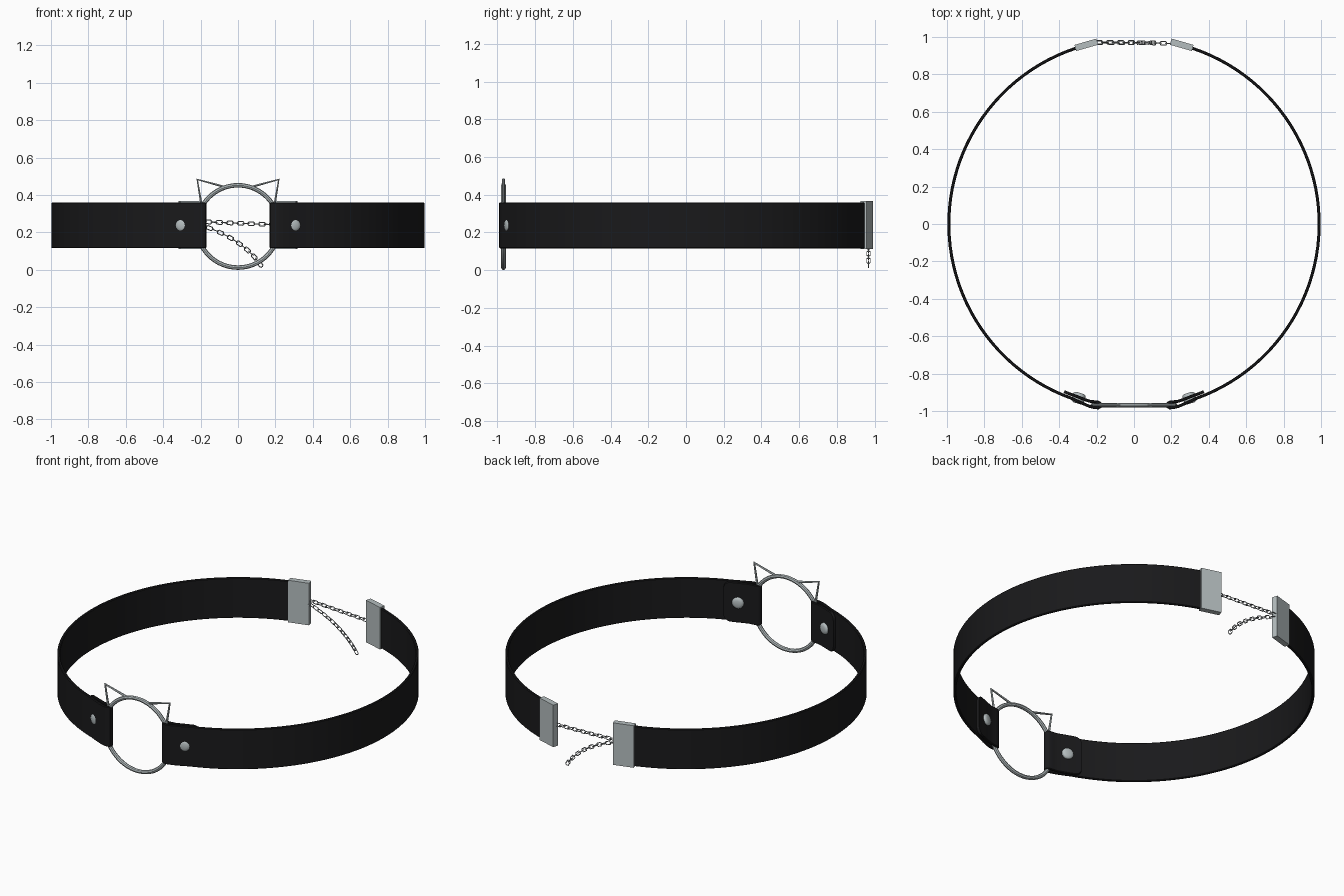
import bpy, bmesh, math
from mathutils import Vector, Matrix

if "Cube" in bpy.data.objects:
    bpy.data.objects.remove(bpy.data.objects["Cube"])

def material(name, rgb):
    m = bpy.data.materials.new(name)
    m.diffuse_color = (*rgb, 1)
    m.use_nodes = True
    m.node_tree.nodes["Principled BSDF"].inputs["Base Color"].default_value = m.diffuse_color
    return m

BLACK = material("black leather", (0.010, 0.010, 0.011))
SILVER = material("silver metal", (0.46, 0.51, 0.52))
CHAIN = material("chain metal", (0.36, 0.39, 0.40))
MID = 0.238      # mid height of the band

def finish(ob, mat, smooth=True):
    ob.data.materials.clear()
    ob.data.materials.append(mat)
    bpy.ops.object.select_all(action='DESELECT')
    ob.select_set(True)
    bpy.context.view_layer.objects.active = ob
    if smooth:
        bpy.ops.object.shade_smooth_by_angle(angle=math.radians(40))

def from_bmesh(name, bm, mat, smooth=True):
    bmesh.ops.recalc_face_normals(bm, faces=bm.faces)
    me = bpy.data.meshes.new(name)
    bm.to_mesh(me)
    bm.free()
    ob = bpy.data.objects.new(name, me)
    bpy.context.collection.objects.link(ob)
    finish(ob, mat, smooth)
    return ob

def wires(name, paths, radius, mat, cyclic, res=1):
    """Round wires along lists of points, turned into one mesh."""
    cu = bpy.data.curves.new(name, 'CURVE')
    cu.dimensions = '3D'
    cu.bevel_depth = radius
    cu.bevel_resolution = res
    cu.use_fill_caps = True
    for pts in paths:
        sp = cu.splines.new('POLY')
        sp.points.add(len(pts) - 1)
        for p, co in zip(sp.points, pts):
            p.co = (*co, 1)
        sp.use_cyclic_u = cyclic
    ob = bpy.data.objects.new(name, cu)
    bpy.context.collection.objects.link(ob)
    bpy.ops.object.select_all(action='DESELECT')
    ob.select_set(True)
    bpy.context.view_layer.objects.active = ob
    bpy.ops.object.convert(target='MESH')
    finish(bpy.context.object, mat)

def polar(r, phi):            # angle measured from the front
    return Vector((r * math.sin(phi), -r * math.cos(phi), 0))

def strap(name, side):
    """Band from the back clasp round to the front, folded over the ring."""
    n = 48
    path = [polar(0.99, math.pi - 0.27 + (0.34 - math.pi + 0.27) * i / n) for i in range(n + 1)]
    fold = [(.28, -.957), (.24, -.974), (.21, -.982), (.19, -.983), (.18, -.977), (.177, -.968),
            (.18, -.959), (.19, -.953), (.21, -.951), (.24, -.947), (.28, -.932)]
    path += [Vector((x, y, 0)) for x, y in fold]
    path += [polar(0.971, 0.33 + 0.065 * math.sin(i / 8 * math.pi / 2)) for i in range(9)]
    end, corner, t, b = path[-1], 0.04, 0.008, 0.004
    bm = bmesh.new()
    rows = []
    for i, p in enumerate(path):
        d = (path[min(i + 1, len(path) - 1)] - path[max(i - 1, 0)]).normalized()
        nrm = Vector((-d.y, d.x, 0))
        h = 0.122
        gap = (p - end).length
        if i > len(path) - 10 and gap < corner:      # rounded flap corners
            h -= corner - math.sqrt(max(0, corner ** 2 - (corner - gap) ** 2))
        prof = [(-t, -h + b), (-t + b, -h), (t - b, -h), (t, -h + b),
                (t, h - b), (t - b, h), (-t + b, h), (-t, h - b)]
        row = []
        for o, z in prof:
            q = p + nrm * o
            row.append(bm.verts.new((q.x * side, q.y, MID + z)))
        rows.append(row)
    for a, c in zip(rows, rows[1:]):
        for k in range(8):
            bm.faces.new((a[k], a[(k + 1) % 8], c[(k + 1) % 8], c[k]))
    bm.faces.new(rows[0])
    bm.faces.new(rows[-1])
    from_bmesh(name, bm, BLACK)

def rivet(name, side):
    """Domed stud showing on both faces of the folded strap."""
    phi = 0.308
    rings = [(0.948, 0.018), (0.952, 0.03), (0.957, 0.034), (0.996, 0.034), (1.001, 0.03), (1.006, 0.018)]
    bm = bmesh.new()
    out, tan = polar(1, phi), Vector((math.cos(phi), math.sin(phi), 0))
    rows = []
    for r, w in rings:
        row = []
        for k in range(16):
            a = k * math.tau / 16
            q = out * r + tan * (w * math.cos(a))
            row.append(bm.verts.new((q.x * side, q.y, MID + w * math.sin(a))))
        rows.append(row)
    for a, c in zip(rows, rows[1:]):
        for k in range(16):
            bm.faces.new((a[k], a[(k + 1) % 16], c[(k + 1) % 16], c[k]))
    bm.faces.new(rows[0])
    bm.faces.new(rows[-1])
    from_bmesh(name, bm, SILVER)

def clasp(name, side):
    """Flat metal end clamp at the back."""
    bm = bmesh.new()
    m = (Matrix.Translation((0.255 * side, 0.958, MID + 0.002)) @ Matrix.Rotation(-0.28 * side, 4, 'Z')
         @ Matrix.Diagonal((0.122, 0.034, 0.256, 1)))
    bmesh.ops.create_cube(bm, size=1, matrix=m)
    from_bmesh(name, bm, SILVER, False)

def chain(name, ctrl, links):
    """Alternating oval links along a quadratic curve."""
    a, b, c = (Vector(p) for p in ctrl)
    paths = []
    for i in range(links):
        t = (i + 0.5) / links
        p = a * (1 - t) ** 2 + b * 2 * t * (1 - t) + c * t * t
        d = ((b - a) * (1 - t) + (c - b) * t).normalized()
        side = Vector((0, 1, 0))
        if i % 2:
            side = d.cross(side).normalized()
        paths.append([p + d * (0.009 * (1 if math.cos(u) > 0 else -1) + 0.009 * math.cos(u))
                      + side * (0.0105 * math.sin(u))
                      for u in [(k + 0.5) * math.tau / 8 for k in range(8)]])
    wires(name, paths, 0.003, CHAIN, True, 0)

# straps, studs and end clamps on both sides
for side, label in ((1, "right"), (-1, "left")):
    strap(label + "_strap", side)
    rivet(label + "_rivet", side)
    clasp(label + "_clasp", side)

# front ring with two wire ears
RY, RZ = -0.968, 0.232
wires("front_ring", [[(0.22 * math.cos(a), RY, RZ + 0.22 * math.sin(a))
                      for a in [k * math.tau / 64 for k in range(64)]]], 0.012, SILVER, True, 2)
wires("ears", [[(s * x, RY, z) for x, z in ((.07, .443), (.218, .483), (.195, .345))]
               for s in (1, -1)], 0.007, SILVER, False)

# closing chain and hanging extender at the back
chain("closing_chain", ((-0.2, 0.972, 0.258), (0, 0.972, 0.248), (0.2, 0.965, 0.242)), 14)
chain("extender_chain", ((-0.2, 0.968, 0.24), (0.03, 0.968, 0.165), (0.125, 0.968, 0.02)), 14)
